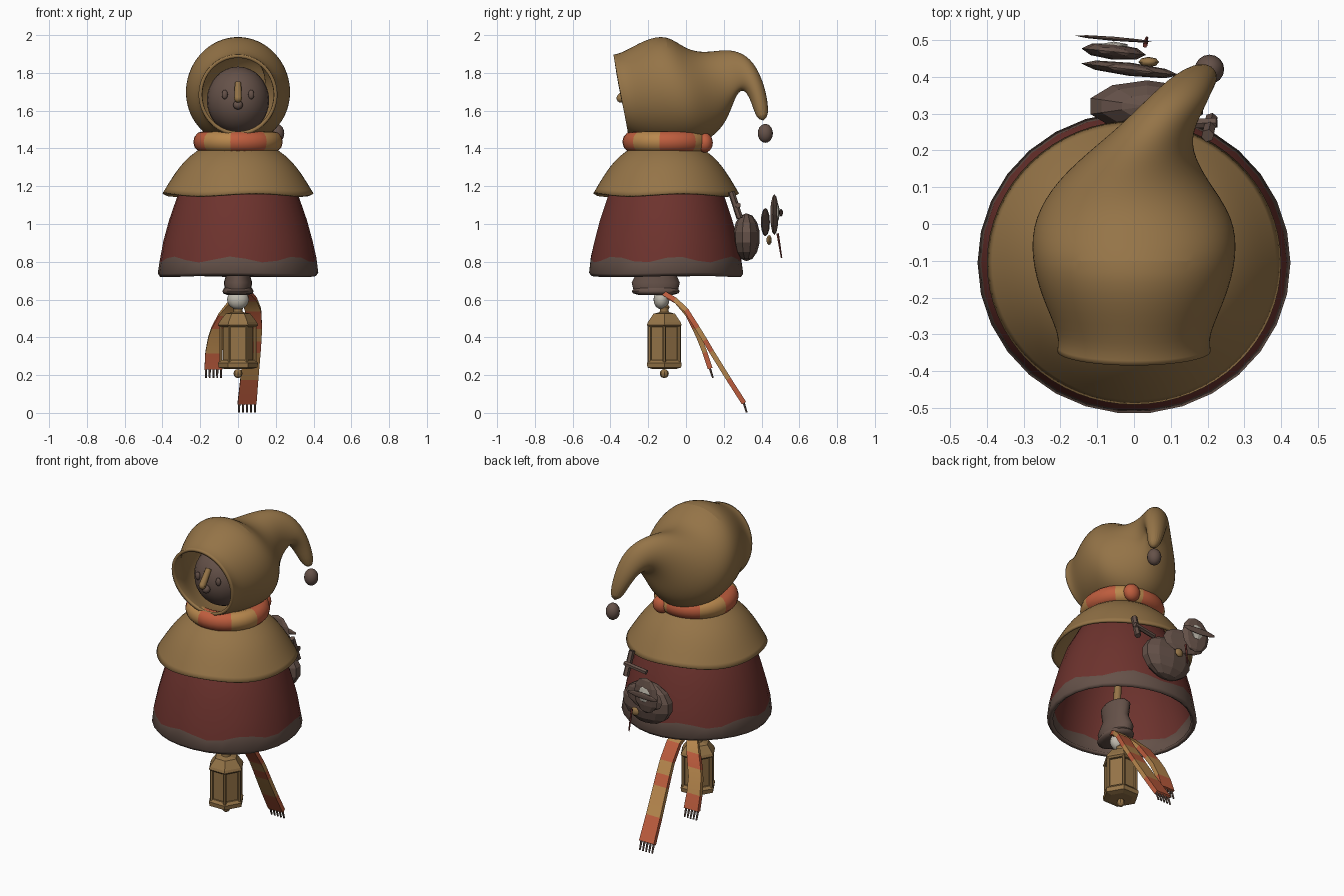
import bpy, bmesh, math
from mathutils import Vector, Matrix

if "Cube" in bpy.data.objects:
    bpy.data.objects.remove(bpy.data.objects["Cube"])


def material(name, rgb):
    m = bpy.data.materials.new(name)
    m.diffuse_color = (*rgb, 1)
    m.use_nodes = True
    m.node_tree.nodes["Principled BSDF"].inputs["Base Color"].default_value = m.diffuse_color
    return m


TAN = material("tan cloth", (0.30, 0.175, 0.064))
RED = material("dark red cloth", (0.155, 0.033, 0.027))
BROWN = material("brown felt", (0.130, 0.083, 0.066))
ORANGE = material("orange red wool", (0.52, 0.110, 0.048))
GOLD = material("golden wool", (0.48, 0.245, 0.075))
BONE = material("bone white", (0.52, 0.49, 0.42))
CY = -0.105          # centre line of the body
TAU = math.tau


def finish(name, bm, mats, smooth=True, angle=50):
    me = bpy.data.meshes.new(name)
    bm.to_mesh(me)
    bm.free()
    for m in mats:
        me.materials.append(m)
    ob = bpy.data.objects.new(name, me)
    bpy.context.collection.objects.link(ob)
    if smooth:
        bpy.ops.object.select_all(action='DESELECT')
        ob.select_set(True)
        bpy.context.view_layer.objects.active = ob
        bpy.ops.object.shade_smooth_by_angle(angle=math.radians(angle))
    return ob


def loft(name, rings, mats, rule=None, closed=False, caps=(False, False), smooth=True):
    """Skin a row of rings; rule(i, j) gives the material of each quad."""
    bm = bmesh.new()
    vs = [[bm.verts.new(p) for p in r] for r in rings]
    n, k = len(rings), len(rings[0])
    for i in range(n if closed else n - 1):
        for j in range(k):
            a, b = vs[i], vs[(i + 1) % n]
            f = bm.faces.new((a[j], a[(j + 1) % k], b[(j + 1) % k], b[j]))
            f.material_index = rule(i, j) if rule else 0
    if caps[0]:
        bm.faces.new(vs[0][::-1])
    if caps[1]:
        bm.faces.new(vs[-1]).material_index = rule(n - 2, 0) if rule else 0
    return finish(name, bm, mats, smooth)


def lathe(name, profile, centre, mat, segs=24, ysc=1.0, smooth=True):
    x, y = centre
    rings = [[(x + r * math.cos(TAU * j / segs), y + ysc * r * math.sin(TAU * j / segs), z)
              for j in range(segs)] for r, z in profile]
    return loft(name, rings, [mat], caps=(True, True), smooth=smooth)


def ball(name, loc, size, mat, u=16, v=10, rot=(0, 0, 0), smooth=True):
    bm = bmesh.new()
    bmesh.ops.create_uvsphere(bm, u_segments=u, v_segments=v, radius=1)
    bm.transform(Matrix.Diagonal((*size, 1)))
    ob = finish(name, bm, [mat], smooth)
    ob.location, ob.rotation_euler = loc, rot
    return ob


def rod(name, a, b, r, mat, segs=6, r2=None):
    a, b = Vector(a), Vector(b)
    bm = bmesh.new()
    bmesh.ops.create_cone(bm, cap_ends=True, segments=segs, radius1=r,
                          radius2=r if r2 is None else r2, depth=(b - a).length)
    bm.transform(Matrix.Translation((a + b) / 2) @ (b - a).to_track_quat('Z', 'Y').to_matrix().to_4x4())
    return finish(name, bm, [mat])


def thicken(ob, t, level=0):
    if level:
        s = ob.modifiers.new("round", 'SUBSURF')
        s.levels = s.render_levels = level
    m = ob.modifiers.new("cloth", 'SOLIDIFY')
    m.thickness, m.offset = t, -1


def skirt(profile, segs):
    """Rings of (radius, height, wave amplitude, waves)."""
    out = []
    for r, z, amp, waves in profile:
        out.append([(r * math.cos(a), CY + 0.965 * r * math.sin(a), z + amp * math.sin(waves * a + 0.6))
                    for a in (TAU * j / segs for j in range(segs))])
    return out


# Robe: hollow bell with a wavy brown hem
robe = loft("robe", skirt([(0.412, 0.722, 0.004, 3), (0.425, 0.74, 0.003, 3), (0.415, 0.812, 0.016, 7),
                           (0.395, 0.91, 0, 1), (0.365, 1.02, 0, 1), (0.32, 1.15, 0, 1),
                           (0.25, 1.28, 0, 1), (0.17, 1.4, 0, 1)], 30),
            [RED, BROWN], lambda i, j: 1 if i < 2 else 0)
thicken(robe, 0.025)

# Shoulder cape with a flared edge
cape = loft("cape", skirt([(0.402, 1.158, 0.008, 4), (0.375, 1.205, 0.003, 4), (0.335, 1.27, 0, 1),
                           (0.285, 1.335, 0, 1), (0.225, 1.385, 0, 1), (0.16, 1.42, 0, 1)], 32), [TAN])
thicken(cape, 0.015, 1)

# Scarf collar: striped ring with a knot at the back
rings = []
for i in range(36):
    a = math.radians(-100 + 10 * i)
    rings.append([((0.185 + 0.052 * math.cos(b)) * math.cos(a), -0.1 + (0.185 + 0.052 * math.cos(b)) * math.sin(a),
                   1.435 + 0.056 * math.sin(b)) for b in (-TAU * j / 12 for j in range(12))])
collar = loft("scarf_collar", [r[::-1] for r in rings][::-1], [ORANGE, GOLD],
              lambda i, j: 1 if (34 - i) % 9 > 4 else 0, closed=True)
ball("scarf_knot", (0.1, 0.1, 1.43), (0.05, 0.042, 0.052), ORANGE)

# Hood: (top y, top z, bottom y, bottom z, half width, centre x), front to tip
hood_rows = [(-0.385, 1.90, -0.305, 1.47, 0.212, 0), (-0.335, 1.91, -0.265, 1.455, 0.205, 0),
             (-0.22, 1.98, -0.18, 1.43, 0.255, 0), (-0.1, 2.01, -0.08, 1.415, 0.285, 0),
             (0.0, 1.925, 0.04, 1.415, 0.277, 0), (0.1, 1.91, 0.14, 1.45, 0.205, -0.005),
             (0.19, 1.925, 0.215, 1.54, 0.137, 0.02), (0.275, 1.92, 0.25, 1.64, 0.105, 0.06),
             (0.36, 1.865, 0.285, 1.72, 0.085, 0.11), (0.425, 1.72, 0.335, 1.69, 0.062, 0.155),
             (0.445, 1.55, 0.375, 1.535, 0.035, 0.2)]
rings = []
for ty, tz, by, bz, w, cx in hood_rows:
    rings.append([(cx + w * math.cos(a), (ty + by) / 2 + (ty - by) / 2 * math.sin(a),
                   (tz + bz) / 2 + (tz - bz) / 2 * math.sin(a))
                  for a in (-TAU * j / 20 for j in range(20))])
hood = loft("hood", rings, [TAN], caps=(False, True))
thicken(hood, 0.018, 2)
ball("hood_pompom", (0.205, 0.42, 1.48), (0.04, 0.04, 0.05), BROWN)

# Face
ball("head", (0, -0.14, 1.655), (0.165, 0.165, 0.178), BROWN, 24, 16)
for s in (-1, 1):
    ball("eye", (s * 0.07, -0.292, 1.685), (0.016, 0.012, 0.025), BROWN, 12, 8)
rod("nose_bridge", (0, -0.285, 1.745), (0, -0.348, 1.665), 0.017, TAN, 10, 0.021)
ball("nose_tip", (0, -0.346, 1.665), (0.021, 0.022, 0.022), TAN, 12, 8)
ball("mouth", (0, -0.312, 1.63), (0.026, 0.022, 0.024), BROWN, 12, 8)

# Arm under the robe: pole, sleeve with cuff, and hand
rod("arm_pole", (0, -0.15, 0.82), (0, -0.12, 1.3), 0.022, TAN, 10)
lathe("sleeve", [(0.05, 0.86), (0.062, 0.84), (0.055, 0.76), (0.075, 0.69), (0.07, 0.655)][::-1],
      (0, -0.16), BROWN, 20, 1.7)
lathe("cuff", [(0.06, 0.625), (0.078, 0.633), (0.082, 0.645), (0.074, 0.66), (0.05, 0.663)],
      (0, -0.16), BROWN, 20, 1.55)
ball("hand", (0, -0.13, 0.6), (0.058, 0.042, 0.052), BONE, 12, 8)
ball("thumb", (0.01, -0.155, 0.645), (0.018, 0.018, 0.025), BONE, 10, 6)

# Lantern: hexagonal cage
LC = (0, -0.115)
lathe("lantern_core", [(0.08, 0.27), (0.08, 0.47)], LC, TAN, 6, smooth=False)
lathe("lantern_base", [(0.07, 0.232), (0.103, 0.24), (0.106, 0.265), (0.092, 0.28)], LC, TAN, 6, smooth=False)
lathe("lantern_roof", [(0.096, 0.455), (0.106, 0.465), (0.1, 0.48), (0.066, 0.525), (0.03, 0.533)],
      LC, TAN, 6, smooth=False)
lathe("lantern_neck", [(0.03, 0.525), (0.022, 0.545), (0.03, 0.56), (0.015, 0.58)], LC, TAN, 10)
ball("lantern_knob", (0, -0.115, 0.208), (0.024, 0.024, 0.024), TAN, 8, 6, smooth=False)
for k in range(6):
    x, y = 0.09 * math.cos(TAU * k / 6), LC[1] + 0.09 * math.sin(TAU * k / 6)
    rod("lantern_bar", (x, y, 0.265), (x, y, 0.47), 0.01, TAN)


# Scarf tails: striped ribbons with fringe
def tail(name, pts, stripes):
    rows = []
    for i, (x, y, z, w) in enumerate(pts):
        a, b = pts[max(i - 1, 0)], pts[min(i + 1, len(pts) - 1)]
        d = Vector((0, b[1] - a[1], b[2] - a[2])).normalized()
        n = Vector((0, -d.z, d.y)) * 0.013
        p, u = Vector((x, y, z)), Vector((w / 2, 0, 0))
        rows.append([p - u - n, p - u + n, p + u + n, p + u - n])
    rows = [r[::-1] for r in rows]
    loft(name, rows, [ORANGE, GOLD], lambda i, j: stripes[i], caps=(True, True))
    x, y, z, w = pts[-1]
    for k in range(5):
        fx = x + (k - 2) * w * 0.21
        rod(name + "_fringe", (fx, y - 0.004, z + 0.006), (fx, y + 0.014, z - 0.05), 0.007, BROWN, 5, 0.005)


tail("long_tail", [(0.04, -0.12, 0.635, 0.06), (0.06, -0.06, 0.6, 0.08), (0.08, 0.0, 0.545, 0.085),
                   (0.085, 0.06, 0.45, 0.085), (0.08, 0.1, 0.385, 0.088), (0.075, 0.135, 0.325, 0.09),
                   (0.06, 0.225, 0.18, 0.095), (0.048, 0.307, 0.052, 0.1)], [0, 1, 0, 1, 0, 1, 0])
tail("short_tail", [(0.02, -0.12, 0.63, 0.05), (-0.01, -0.05, 0.59, 0.07), (-0.06, 0.01, 0.52, 0.085),
                    (-0.095, 0.045, 0.45, 0.09), (-0.115, 0.068, 0.4, 0.085), (-0.128, 0.1, 0.32, 0.09),
                    (-0.13, 0.128, 0.235, 0.095)], [0, 1, 0, 1, 1, 0])

# Pouch and trinkets on the back
ball("pouch", (0.035, 0.32, 0.93), (0.165, 0.072, 0.127), BROWN, 10, 7, smooth=False)
rod("pouch_strap", (0.2, 0.24, 1.17), (0.21, 0.285, 1.03), 0.018, BROWN)
rod("strap_bar", (0.08, 0.27, 1.08), (0.225, 0.275, 1.1), 0.015, BROWN)
ball("pouch_flap", (-0.01, 0.42, 1.01), (0.135, 0.018, 0.075), BROWN, 8, 6, (0, 0, -0.12), False)
ball("trinket_disc", (-0.055, 0.468, 1.05), (0.088, 0.022, 0.108), BROWN, 8, 6, (0, 0, -0.1), False)
ball("trinket_shell", (-0.055, 0.482, 1.06), (0.045, 0.014, 0.05), BONE, 6, 5, smooth=False)
ball("trinket_pin", (-0.055, 0.503, 1.06), (0.11, 0.006, 0.02), BROWN, 8, 5, (0, 0, -0.08), False)
ball("bead", (0.04, 0.44, 0.915), (0.028, 0.014, 0.026), TAN, 8, 6)
rod("bead_cord", (0.03, 0.485, 0.95), (0.035, 0.506, 0.82), 0.007, RED, 5, 0.004)
